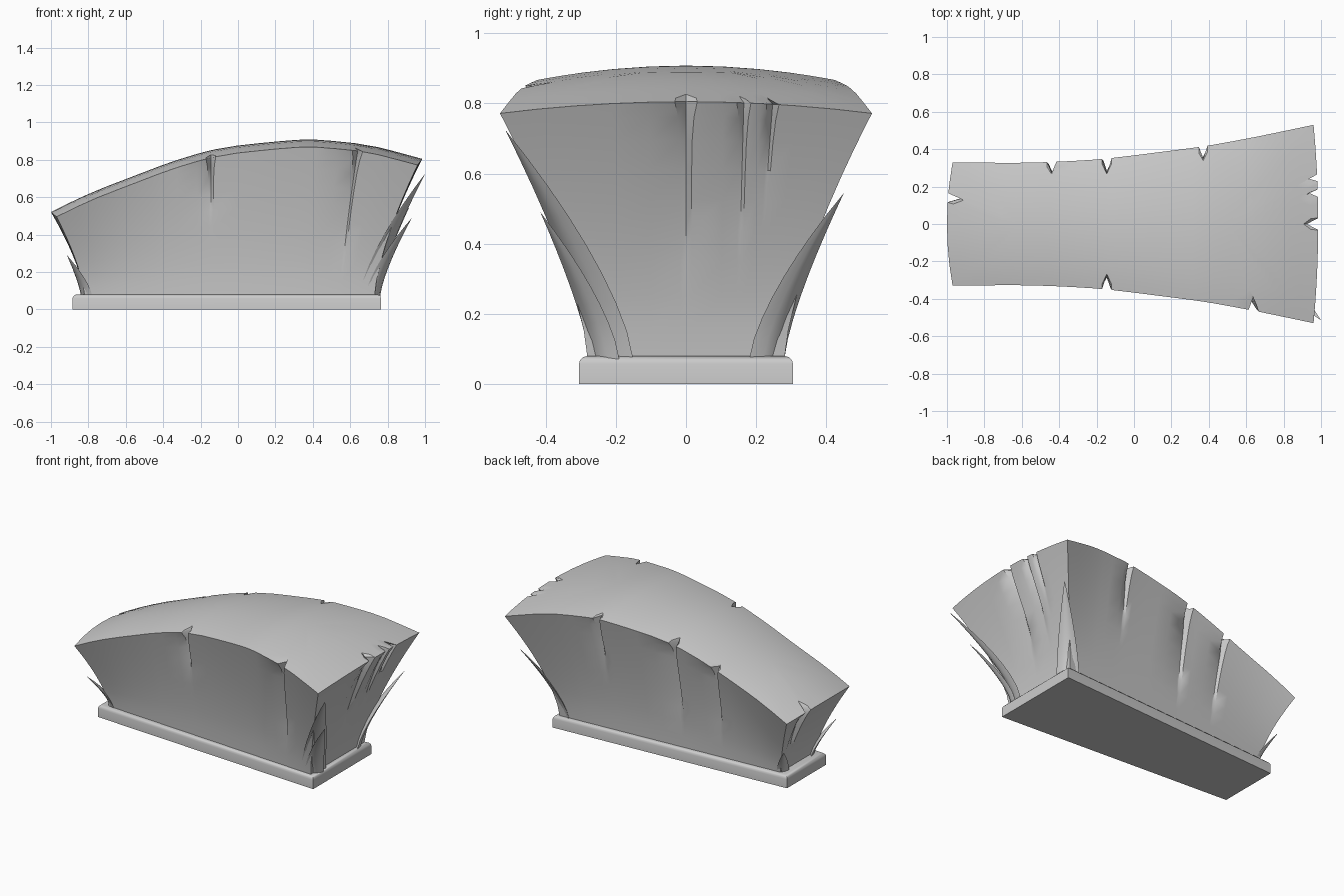
import bpy, bmesh, math
from mathutils import Vector

if "Cube" in bpy.data.objects:
    bpy.data.objects.remove(bpy.data.objects["Cube"])


def finish(bm, name, angle):
    bmesh.ops.recalc_face_normals(bm, faces=bm.faces)
    me = bpy.data.meshes.new(name)
    bm.to_mesh(me)
    bm.free()
    ob = bpy.data.objects.new(name, me)
    bpy.context.collection.objects.link(ob)
    bpy.ops.object.select_all(action='DESELECT')
    ob.select_set(True)
    bpy.context.view_layer.objects.active = ob
    bpy.ops.object.shade_smooth_by_angle(angle=math.radians(angle))
    return ob


def interp(pts, x):
    x = max(pts[0][0], min(pts[-1][0], x))
    for (a, p), (b, q) in zip(pts, pts[1:]):
        if x <= b:
            return p + (q - p) * (x - a) / (b - a)
    return pts[-1][1]


def soft(pts, x, r=.09):
    # profile with its corners gently averaged out
    r = min(r, x - pts[0][0], pts[-1][0] - x) if pts[0][0] < x < pts[-1][0] else 0
    return sum(interp(pts, x + r * k) for k in (-1, -.5, 0, .5, 1)) / 5


# Tapered plinth with rounded upper edges
bm = bmesh.new()
bmesh.ops.create_cube(bm, size=1)
for v in bm.verts:
    half = .305 if v.co.x > 0 else .205
    v.co = Vector((v.co.x * 1.65 - 0.06, math.copysign(half, v.co.y), (v.co.z + 0.5) * 0.08))
top = [e for e in bm.edges if all(v.co.z > 0.07 for v in e.verts)]
bmesh.ops.bevel(bm, geom=top, offset=0.022, segments=3, profile=0.5, affect='EDGES')
finish(bm, "base", 40)

# Flared bush body: outline and crest profiles
WIDTH = [(-1, .33), (-.6, .326), (-.35, .335), (-.15, .348), (.38, .415), (.65, .465), (.96, .53)]
CREST = [(-1, .52), (-.8, .62), (-.33, .80), (-.1, .865), (.15, .893), (.38, .913), (.7, .882), (.985, .805)]


def dome(x, y):
    return soft(CREST, x) - 0.04 * min(1, (y / soft(WIDTH, x)) ** 2)


def long_foot(x, side):
    fx = x - (.23 * (x / .96) ** 2.4 if x > 0 else -.15 * (-x / .97) ** 2.4)
    return fx, side * (.18 + .1 * (fx + .82) / 1.55)


def end_foot(y, half, foot):
    return y - math.copysign((half - foot) * (abs(y) / half) ** 2.4, y)


# crack: position, half width, depth, height where it fades out
FRONT = [(-.145, .026, .08, .52), (.64, .027, .08, .26)]
BACK = [(.37, .023, .065, .5), (-.145, .026, .08, .28), (-.44, .025, .06, .28)]
RIGHT = [(0, .032, .06, .3), (.165, .02, .045, .42), (.247, .018, .06, .6)]
LEFT = [(.14, .024, .085, .3)]


def matched(own, other):
    # silent columns opposite the other side's cracks, so the top meets in the middle
    return own + [(c[0], c[1], 0, .7) for c in other if c[0] not in [o[0] for o in own]]


# side: start, end, rim point, foot point, inward direction, cracks
SIDES = [
    (-.97, .96, lambda x: (x, -soft(WIDTH, x)), lambda x: long_foot(x, -1), (0, 1), matched(FRONT, BACK)),
    (-.53, .53, lambda y: (.96 + .025 * (1 - (y / .53) ** 2), y),
     lambda y: (.73, end_foot(y, .53, .28)), (-1, 0), RIGHT),
    (.96, -.97, lambda x: (x, soft(WIDTH, x)), lambda x: long_foot(x, 1), (0, -1), matched(BACK, FRONT)),
    (.33, -.33, lambda y: (-.97 - .03 * (1 - (y / .33) ** 2), y),
     lambda y: (-.82, end_foot(y, .33, .18)), (1, 0), LEFT),
]

# Columns around the perimeter
columns = []
for a, b, rim, foot, inward, cracks in SIDES:
    d = 1 if b > a else -1
    n = max(6, round(abs(b - a) / 0.11))
    stations = [(a, 0, None)]
    for i in range(1, n):
        u = min(a, b) + abs(b - a) * i / n
        if all(abs(u - c[0]) > c[1] * 1.7 for c in cracks):
            stations.append((u, 0, None))
    for c in cracks:
        stations += [(c[0] - d * c[1], -1, c), (c[0], 2, c), (c[0] + d * c[1], 1, c)]
    stations.sort(key=lambda s: s[0] * d)
    for u, role, c in stations:
        columns.append((u, d, rim, foot, Vector(inward), role, c))


def side_point(col, h):
    u, d, rim, foot, inward, role, c = col
    push = 0
    if c and c[2]:
        # below the lip each crack is a step: one panel sinks, the other stays out
        fade = (c[3] - .08) / .72
        k = max(0, (h - fade) / (1 - fade)) ** 0.6
        lip = h ** 14
        if role == 2:
            push = c[2] * (.5 * k * (1 - lip) + lip)
        else:
            u = c[0] + role * d * c[1] * (.5 + .5 * lip)
            if role == -1:
                push = c[2] * .45 * k * (1 - lip)
    r, f = Vector(rim(u)), Vector(foot(u))
    p = f.lerp(r, h ** 1.45) + inward * push
    return p.x, p.y, .07 + (dome(*r) - .07) * h


def top_point(col, s):
    u, d, rim, foot, inward, role, c = col
    r = Vector(rim(u))
    spine = Vector((max(-.62, min(.5, r.x)), 0))
    p = spine.lerp(r, s)
    if role == 2:
        p += inward * c[2] * s ** 5
    return p.x, p.y, dome(*p)


bm = bmesh.new()
rings = [[bm.verts.new(side_point(c, h)) for c in columns]
         for h in (0, .12, .25, .38, .5, .62, .74, .85, .94, 1)]
rings += [[bm.verts.new(top_point(c, s)) for c in columns]
          for s in (.92, .82, .7, .5, .25, 0)]
m = len(columns)
for lo, hi in zip(rings, rings[1:]):
    for i in range(m):
        j = (i + 1) % m
        bm.faces.new((lo[i], lo[j], hi[j], hi[i]))
bm.faces.new(rings[0][::-1])
bmesh.ops.remove_doubles(bm, verts=rings[-1], dist=.0005)
finish(bm, "bush_body", 35)


# Curved leaf blades at the corners
def blade(name, left, right, tip, thick):
    left, right, tip = (Vector(p) for p in (left, right, tip))
    root = (left + right) / 2
    across = (right - left) / 2
    out = Vector((tip.x - root.x, tip.y - root.y, 0)).normalized()
    bm = bmesh.new()
    rows, n = [], 8
    for i in range(n):
        t = i / n
        c = root.lerp(tip, t)
        f = t ** 1.4
        c.x, c.y = root.x + (tip.x - root.x) * f, root.y + (tip.y - root.y) * f
        w = (1 - t ** 1.3) * (1 + .3 * t)
        rows.append([bm.verts.new(c + across * a * w + out * o * thick * w)
                     for a, o in ((-1, 0), (-.5, .75), (0, 1), (.5, .75), (1, 0), (0, -.3))])
    end = bm.verts.new(tip)
    for i in range(6):
        j = (i + 1) % 6
        for lo, hi in zip(rows, rows[1:]):
            bm.faces.new((lo[i], lo[j], hi[j], hi[i]))
        bm.faces.new((rows[-1][i], rows[-1][j], end))
    bm.faces.new(rows[0][::-1])
    finish(bm, name, 50)


blade("leaf_front_right_tall", (.65, -.27, .07), (.75, -.15, .07), (1.0, -.515, .725), .03)
blade("leaf_front_right_short", (.68, -.275, .07), (.76, -.19, .07), (.93, -.415, .49), .025)
blade("leaf_back_right", (.75, .18, .07), (.66, .28, .07), (.915, .45, .545), .03)
blade("leaf_front_left", (-.84, -.11, .07), (-.78, -.185, .07), (-.915, -.28, .29), .022)
blade("leaf_back_left", (-.79, .18, .07), (-.84, .12, .07), (-.9, .26, .26), .02)
